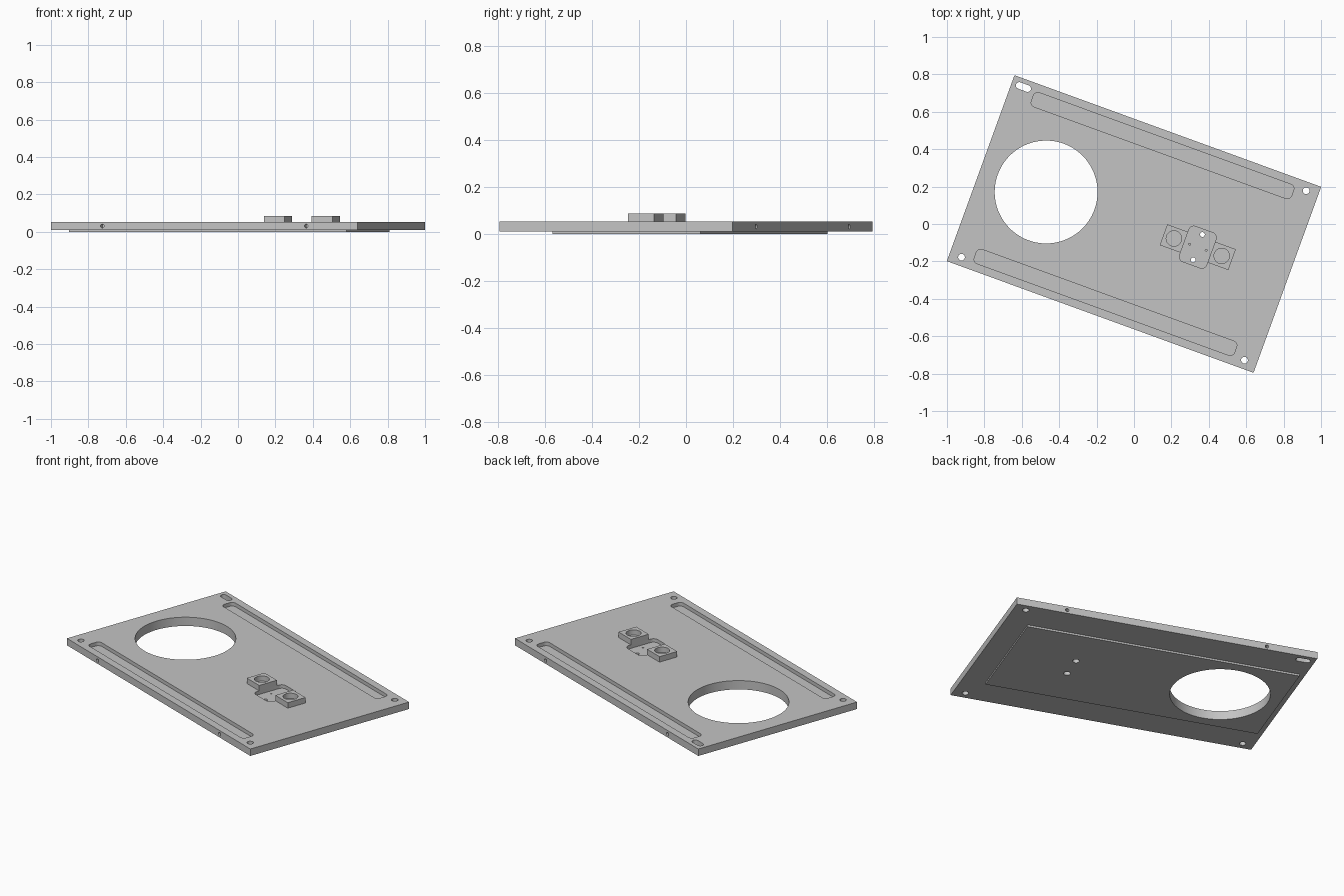
import bpy, bmesh
from math import radians, cos, sin, pi
from mathutils import Matrix

TURN = radians(-20)
PAD_TOP, TOP, BLOCK_TOP = 0.011, 0.053, 0.086
MOUNT_U = 0.363

if "Cube" in bpy.data.objects:
    bpy.data.objects.remove(bpy.data.objects["Cube"], do_unlink=True)

grey = bpy.data.materials.new("machined grey")
grey.use_nodes = True
colour = (0.55, 0.55, 0.55, 1)
grey.diffuse_color = colour
grey.node_tree.nodes["Principled BSDF"].inputs["Base Color"].default_value = colour


def prism(name, outline, z0, z1):
    """Extrude a closed outline from z0 up to z1."""
    bm = bmesh.new()
    face = bm.faces.new([bm.verts.new((x, y, z0)) for x, y in outline])
    new = bmesh.ops.extrude_face_region(bm, geom=[face])["geom"]
    verts = [v for v in new if isinstance(v, bmesh.types.BMVert)]
    bmesh.ops.translate(bm, vec=(0, 0, z1 - z0), verts=verts)
    bmesh.ops.recalc_face_normals(bm, faces=bm.faces)
    mesh = bpy.data.meshes.new(name)
    bm.to_mesh(mesh)
    bm.free()
    mesh.materials.append(grey)
    obj = bpy.data.objects.new(name, mesh)
    bpy.context.collection.objects.link(obj)
    return obj


def rect(u, v, half_u, half_v):
    return [(u + a * half_u, v + b * half_v)
            for a, b in ((-1, -1), (1, -1), (1, 1), (-1, 1))]


def rounded(u, v, half_u, half_v, r, steps=8):
    """Rectangle with arc corners; equal half sizes and radius give a circle."""
    points = []
    for i, (a, b) in enumerate(((1, 1), (-1, 1), (-1, -1), (1, -1))):
        for k in range(steps + 1):
            t = (i + k / steps) * pi / 2
            p = (u + a * (half_u - r) + r * cos(t), v + b * (half_v - r) + r * sin(t))
            if not points or abs(p[0] - points[-1][0]) + abs(p[1] - points[-1][1]) > 1e-6:
                points.append(p)
    if abs(points[0][0] - points[-1][0]) + abs(points[0][1] - points[-1][1]) < 1e-6:
        points.pop()
    return points


def circle(u, v, r, count=32):
    return [(u + r * cos(2 * pi * k / count), v + r * sin(2 * pi * k / count))
            for k in range(count)]


def cut(obj, cutters):
    """Subtract each cutter, bake the result and remove the cutters."""
    for c in cutters:
        c.hide_render = True
        mod = obj.modifiers.new("cut", "BOOLEAN")
        mod.operation, mod.solver, mod.object = "DIFFERENCE", "EXACT", c
    graph = bpy.context.evaluated_depsgraph_get()
    mesh = bpy.data.meshes.new_from_object(obj.evaluated_get(graph))
    obj.modifiers.clear()
    obj.data = mesh
    for c in cutters:
        bpy.data.objects.remove(c, do_unlink=True)


def through(outline, z0=-0.1, z1=0.2):
    return prism("cutter", outline, z0, z1)


def shared_holes():
    """Openings that pass through both the plate and the pad."""
    holes = [through(circle(-0.5, 0, 0.275, 96))]
    for side in (-1, 1):
        holes.append(through(circle(MOUNT_U, side * 0.072, 0.013)))
        holes.append(through(circle(MOUNT_U, side * 0.072, 0.019), -0.1, 0.022))
    return holes


# Main plate with its grooves, corner holes and bracket pocket
plate = prism("plate", rect(0, 0, 0.8725, 0.529), PAD_TOP, TOP)
cutters = shared_holes()
for u, v in ((-0.806, -0.482), (0.804, 0.482), (0.804, -0.482)):
    cutters.append(through(circle(u, v, 0.018)))
cutters.append(through(rounded(-0.806, 0.486, 0.042, 0.018, 0.018)))
cutters.append(through(rounded(MOUNT_U, 0, 0.077, 0.1, 0.028), 0.032))
for side in (-1, 1):
    cutters.append(through(rounded(0, side * 0.446, 0.74, 0.04, 0.024), 0.031))
    # Small blind holes in the pocket floor
    cutters.append(through(circle(MOUNT_U + side * 0.047, 0, 0.005, 16), 0.02))
    # Screw holes in the long edges
    for u in (-0.58, 0.58):
        hole = through(circle(0, 0, 0.01, 24), -0.03, 0.03)
        hole.data.transform(Matrix.Translation((u, side * 0.53, 0.031))
                            @ Matrix.Rotation(pi / 2, 4, "X"))
        cutters.append(hole)
cut(plate, cutters)
parts = [plate]

# Raised pad under the plate
pad = prism("underside_pad", rect(-0.05, 0, 0.79, 0.336), 0, PAD_TOP)
cut(pad, shared_holes())
parts.append(pad)

# Pair of blocks with round sockets beside the pocket
for name, side in (("right_block", -1), ("left_block", 1)):
    u = MOUNT_U + side * 0.136
    block = prism(name, rect(u, 0, 0.059, 0.059), TOP, BLOCK_TOP)
    cut(block, [through(circle(u, 0, 0.041, 48), TOP + 0.002)])
    parts.append(block)

# Turn the assembly and keep edges crisp
bpy.ops.object.select_all(action="DESELECT")
for obj in parts:
    obj.data.transform(Matrix.Rotation(TURN, 4, "Z"))
    obj.select_set(True)
bpy.context.view_layer.objects.active = plate
bpy.ops.object.shade_smooth_by_angle(angle=radians(30))
